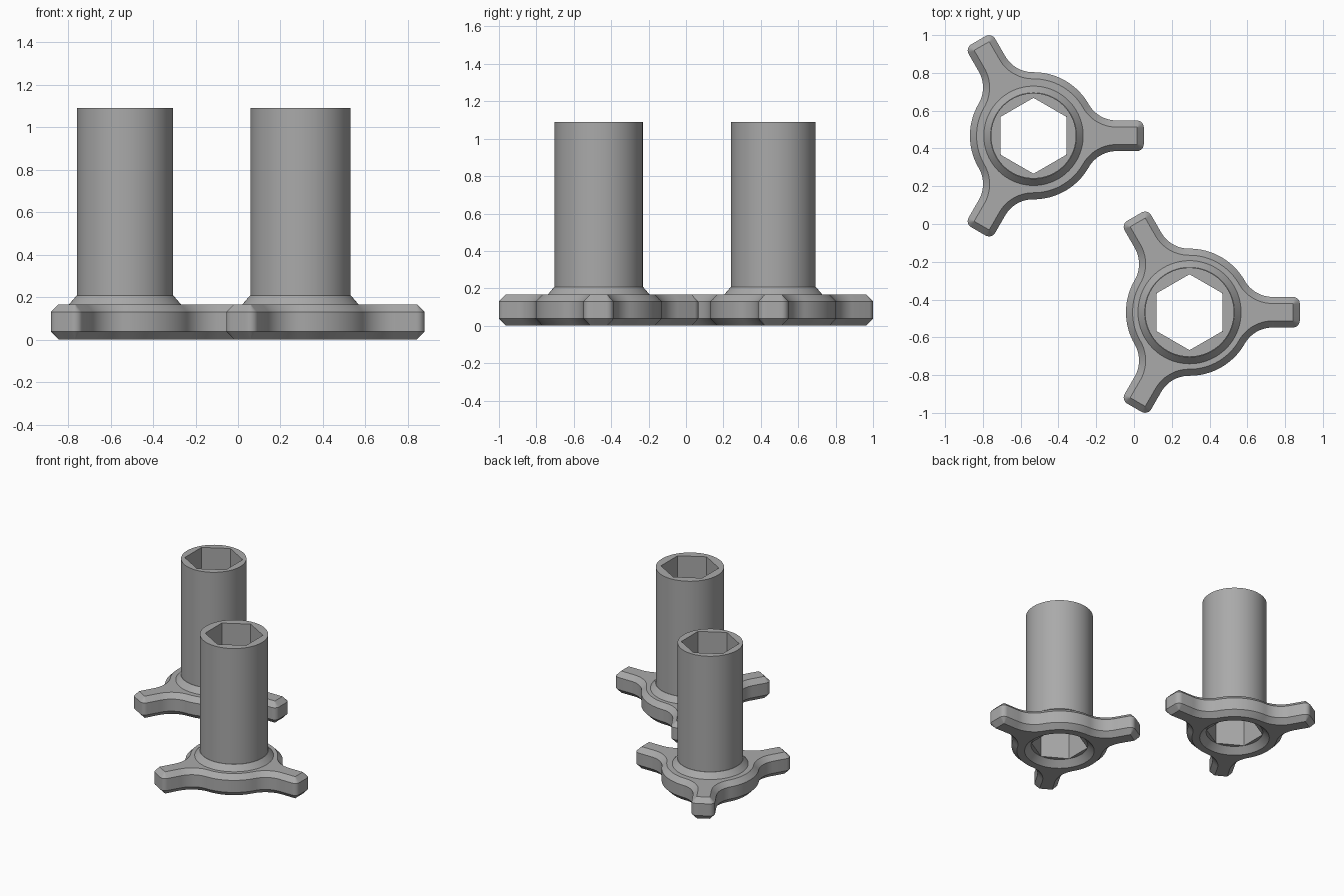
import bpy, bmesh, math

if "Cube" in bpy.data.objects:
    bpy.data.objects.remove(bpy.data.objects["Cube"])

grey = bpy.data.materials.new("mid grey")
grey.diffuse_color = (0.4, 0.4, 0.4, 1)
grey.use_nodes = True
grey.node_tree.nodes["Principled BSDF"].inputs["Base Color"].default_value = grey.diffuse_color

HUB, TIP, HALF, ROUND = 0.335, 0.584, 0.081, 0.037   # flange outline sizes
FIL_X, FIL_R = 0.44, 0.17                            # fillet between hub and arm


def arc(cx, cy, r, a0, a1, n):
    return [(cx + r * math.cos(a0 + (a1 - a0) * i / n),
             cy + r * math.sin(a0 + (a1 - a0) * i / n)) for i in range(n + 1)]


def outline(d):
    """Three-armed outline, moved inwards by d."""
    cy = HALF + FIL_R
    a = math.atan2(cy, FIL_X)
    hub = math.hypot(FIL_X, cy) - FIL_R - d
    half = [(TIP - d, 0), (TIP - d, 0.02)]
    half += arc(TIP - ROUND, HALF - ROUND, max(ROUND - d, 0.001), 0, math.pi / 2, 6)
    half += arc(FIL_X, cy, FIL_R + d, 1.5 * math.pi, math.pi + a, 14)
    half += arc(0, 0, hub, a, math.pi / 3, 10)[1:]
    arm = [(x, -y) for x, y in half[:0:-1]] + half[:-1]
    pts = []
    for k in range(3):
        c, s = math.cos(k * math.tau / 3), math.sin(k * math.tau / 3)
        pts += [(c * x - s * y, s * x + c * y) for x, y in arm]
    return pts


def circle(r, n=96):
    return arc(0, 0, r, 0, math.tau, n)[:-1]


def hexagon(apothem, n=96):
    """Hexagon with corners on the y axis, sampled at n angles."""
    pts = []
    for i in range(n):
        t = math.tau * i / n
        off = (t + math.pi / 6) % (math.pi / 3) - math.pi / 6
        r = apothem / math.cos(off)
        pts.append((r * math.cos(t), r * math.sin(t)))
    return pts


def rim(r):
    """Circle whose points line up with the outline points."""
    return [(r * x / math.hypot(x, y), r * y / math.hypot(x, y)) for x, y in outline(0)]


def skin(name, rings, loc):
    """Join a stack of (points, z) rings into a shell."""
    bm = bmesh.new()
    loops = [[bm.verts.new((x, y, z)) for x, y in pts] for pts, z in rings]
    for a, b in zip(loops, loops[1:]):
        n = len(a)
        for i in range(n):
            j = (i + 1) % n
            bm.faces.new((a[i], a[j], b[j], b[i]))
    bmesh.ops.remove_doubles(bm, verts=bm.verts, dist=1e-6)
    me = bpy.data.meshes.new(name)
    bm.to_mesh(me)
    bm.free()
    me.materials.append(grey)
    ob = bpy.data.objects.new(name, me)
    ob.location = loc
    bpy.context.collection.objects.link(ob)
    bpy.ops.object.select_all(action='DESELECT')
    ob.select_set(True)
    bpy.context.view_layer.objects.active = ob
    bpy.ops.object.shade_smooth_by_angle(angle=math.radians(25))


def knob(tag, loc, r):
    # chamfered flange with a countersunk hole underneath
    skin(tag + "_flange", [(rim(0.2), 0.045), (rim(0.245), 0), (outline(0.037), 0),
                           (outline(0), 0.038), (outline(0), 0.13),
                           (outline(0.035), 0.166), (rim(0.24), 0.166)], loc)
    # sloped collar at the foot of the sleeve
    skin(tag + "_collar", [(circle(r + 0.037), 0.166), (circle(r + 0.002), 0.207),
                           (circle(r - 0.002), 0.207)], loc)
    # round sleeve with a hexagonal bore
    skin(tag + "_sleeve", [(circle(r), 0.18), (circle(r), 1.09), (hexagon(0.174), 1.09),
                           (hexagon(0.174), 0.045), (circle(0.202), 0.045)], loc)


knob("back_knob", (-0.532, 0.467, 0), 0.226)
knob("front_knob", (0.294, -0.467, 0), 0.236)
